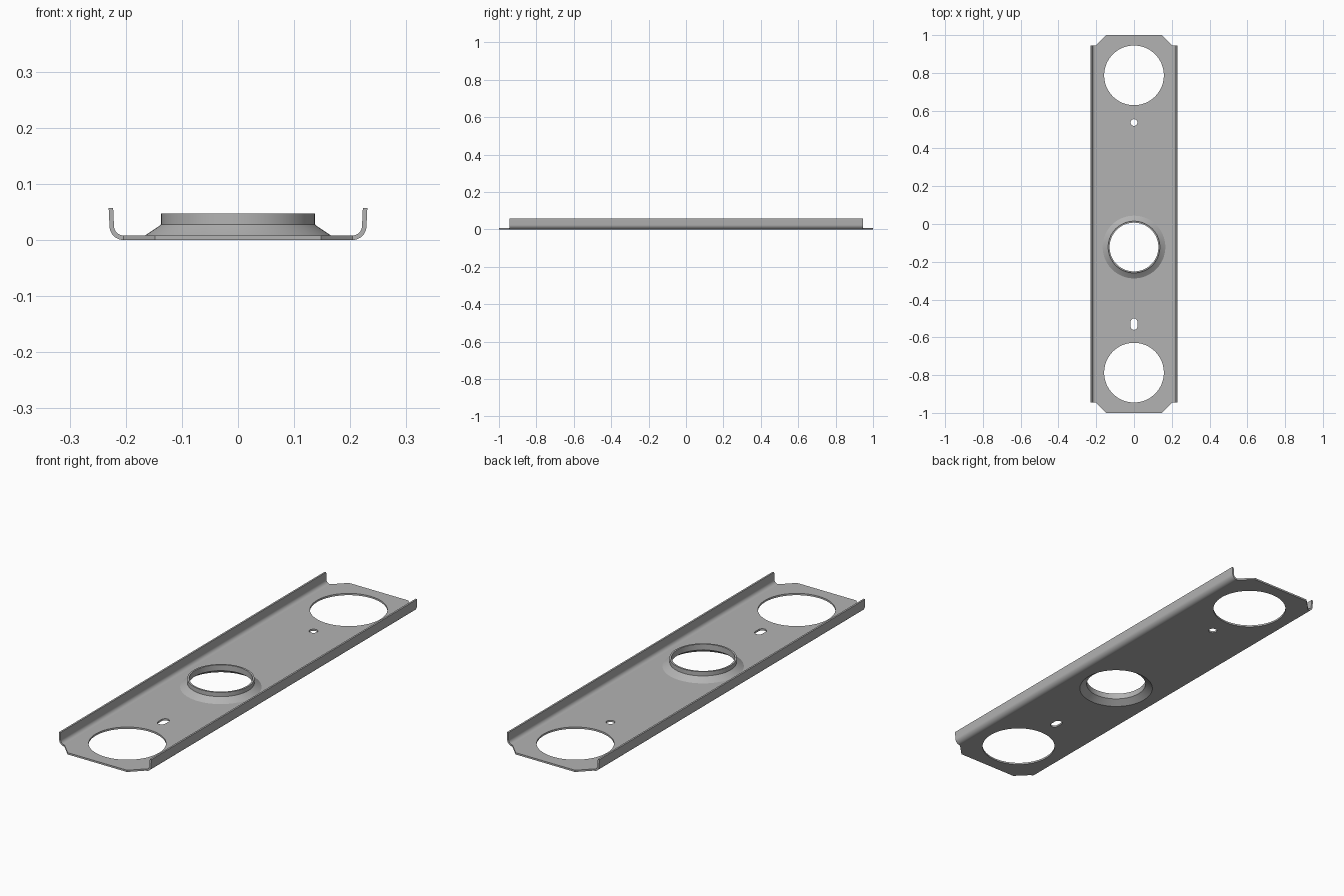
import bpy
import bmesh
from math import cos, sin, pi, radians

if "Cube" in bpy.data.objects:
    bpy.data.objects.remove(bpy.data.objects["Cube"], do_unlink=True)

T = 0.008          # sheet thickness
BEND_X = 0.204     # where the side flanges start to bend
FLANGE_Y = 0.945   # half length of the flanges
COLLAR_Y = -0.122
COLLAR_R = 0.166

steel = bpy.data.materials.new("grey_steel")
steel.use_nodes = True
colour = (0.45, 0.45, 0.45, 1)
steel.diffuse_color = colour
steel.node_tree.nodes["Principled BSDF"].inputs["Base Color"].default_value = colour


def finish(bm, name, recalc=True):
    if recalc:
        bmesh.ops.recalc_face_normals(bm, faces=bm.faces)
    mesh = bpy.data.meshes.new(name)
    bm.to_mesh(mesh)
    bm.free()
    mesh.materials.append(steel)
    obj = bpy.data.objects.new(name, mesh)
    bpy.context.collection.objects.link(obj)
    bpy.ops.object.select_all(action="DESELECT")
    obj.select_set(True)
    bpy.context.view_layer.objects.active = obj
    bpy.ops.object.shade_smooth_by_angle(angle=radians(25))
    return obj


def slot(y, r, stretch=0.0, n=64):
    """Round hole outline, optionally stretched along y into a slot."""
    pts = []
    for i in range(n):
        a = 2 * pi * (i + 0.5) / n
        shift = stretch if sin(a) > 0 else -stretch
        pts.append((r * cos(a), y + shift + r * sin(a)))
    return pts


# Flat plate: chamfered outline with round holes, a slot and the collar opening
quarter = [(BEND_X, FLANGE_Y), (0.198, 0.95), (0.148, 1.0)]
half = quarter + [(-x, y) for x, y in reversed(quarter)]
outline = half + [(-x, -y) for x, y in half]
collar_loop = slot(COLLAR_Y, COLLAR_R, n=96)
loops = [outline, slot(0.787, 0.158, n=96), slot(-0.787, 0.158, n=96),
         slot(0.537, 0.018, n=32), slot(-0.53, 0.018, 0.012, n=32), collar_loop]

bm = bmesh.new()
levels = []
for z in (0, T):
    rings, edges = [], []
    for loop in loops:
        ring = [bm.verts.new((x, y, z)) for x, y in loop]
        edges += [bm.edges.new((ring[i - 1], ring[i])) for i in range(len(ring))]
        rings.append(ring)
    bmesh.ops.triangle_fill(bm, edges=edges, use_beauty=True, normal=(0, 0, 1))
    levels.append(rings)
for low, high, loop in zip(*levels, loops):
    if loop is collar_loop:
        continue
    for i in range(len(low)):
        bm.faces.new((low[i - 1], low[i], high[i], high[i - 1]))
finish(bm, "base_plate")

# Flared collar: sheet section spun around the centre opening
section = [(COLLAR_R, 0), (0.159, 0), (0.129, 0.021), (0.129, 0.047),
           (0.137, 0.047), (0.137, 0.028), (0.134 + 0.007, 0.0245), (COLLAR_R, T)]
bm = bmesh.new()
n = 96
rings = []
for i in range(n):
    a = 2 * pi * (i + 0.5) / n
    rings.append([bm.verts.new((r * cos(a), COLLAR_Y + r * sin(a), z)) for r, z in section])
for i in range(n):
    a, b = rings[i - 1], rings[i]
    for j in range(len(section) - 1):
        bm.faces.new((a[j], a[j + 1], b[j + 1], b[j]))
# the shell is open at its foot, so the winding above sets the normals
bmesh.ops.reverse_faces(bm, faces=[f for f in bm.faces])
bm.normal_update()
top = max(bm.faces, key=lambda f: f.calc_center_median().z)
if top.normal.z < 0:
    bmesh.ops.reverse_faces(bm, faces=bm.faces[:])
finish(bm, "centre_collar", recalc=False)

# Side flanges: bent up sheet section swept along y
R = 0.025
angles = [radians(-90 + 87 * i / 10) for i in range(11)]
outer = [(BEND_X + R * cos(a), R + R * sin(a)) for a in angles] + [(0.2305, 0.057)]
inner = [(BEND_X + (R - T) * cos(a), R + (R - T) * sin(a)) for a in angles] + [(0.2225, 0.057)]
for side, name in ((1, "left_flange"), (-1, "right_flange")):
    bm = bmesh.new()
    ends = [[[bm.verts.new((side * x, y, z)) for x, z in pts] for pts in (outer, inner)]
            for y in (-FLANGE_Y, FLANGE_Y)]
    (fo, fi), (bo, bi) = ends
    for j in range(len(outer) - 1):
        bm.faces.new((fo[j], fo[j + 1], bo[j + 1], bo[j]))
        bm.faces.new((fi[j], bi[j], bi[j + 1], fi[j + 1]))
        bm.faces.new((fo[j], fi[j], fi[j + 1], fo[j + 1]))
        bm.faces.new((bo[j], bo[j + 1], bi[j + 1], bi[j]))
    bm.faces.new((fo[-1], fi[-1], bi[-1], bo[-1]))
    bm.faces.new((fo[0], bo[0], bi[0], fi[0]))
    finish(bm, name)
